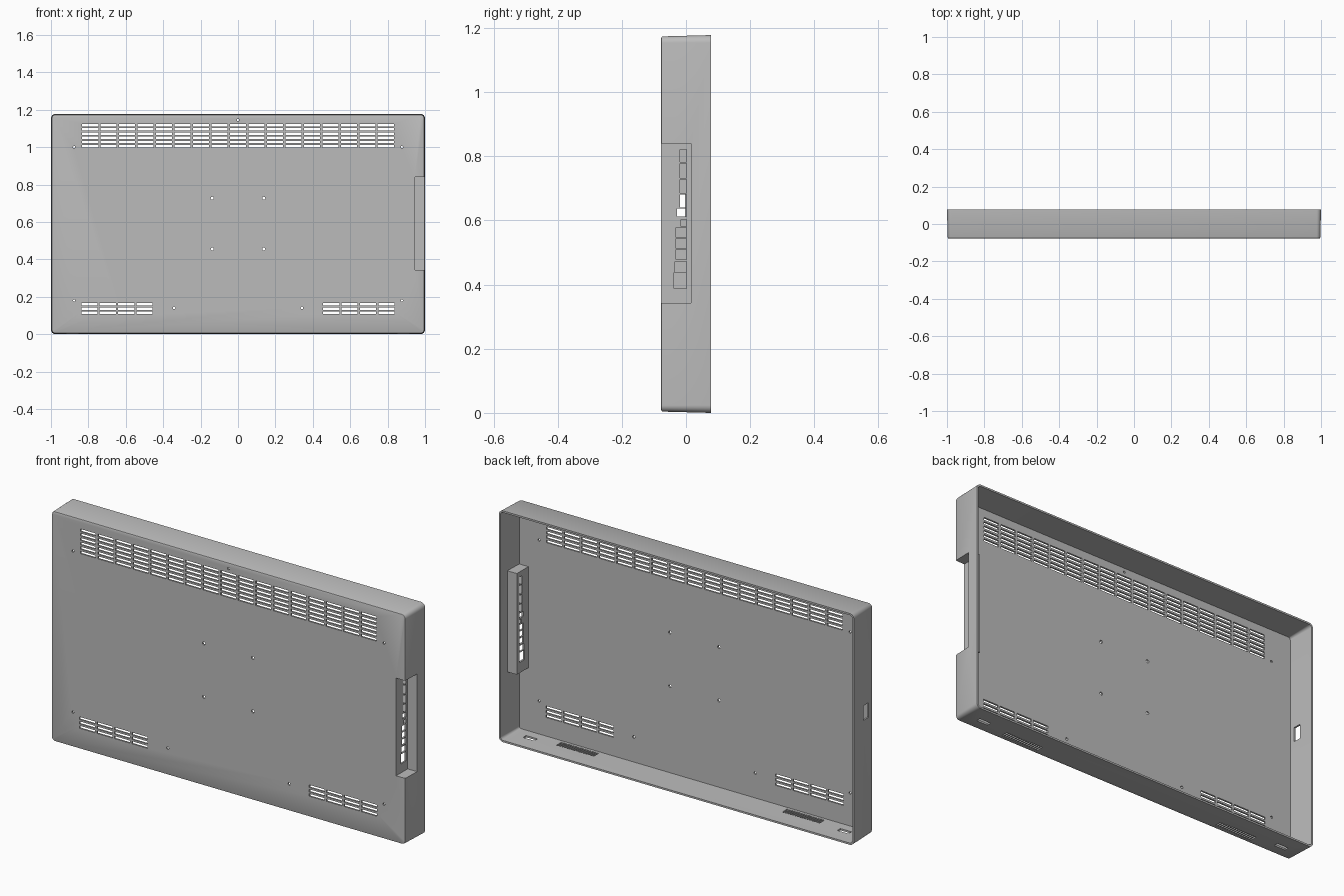
import bpy, bmesh, math
from mathutils import Matrix, Vector

if "Cube" in bpy.data.objects:
    bpy.data.objects.remove(bpy.data.objects["Cube"], do_unlink=True)

HALF_W, HEIGHT, HALF_D = 1.0, 1.178, 0.0775
WALL, DRAFT, RADIUS = 0.009, 0.004, 0.024

grey = bpy.data.materials.new("plain grey plastic")
grey.use_nodes = True
colour = (0.5, 0.5, 0.5, 1)
grey.diffuse_color = colour
grey.node_tree.nodes["Principled BSDF"].inputs["Base Color"].default_value = colour


def finish(bm, name):
    bmesh.ops.recalc_face_normals(bm, faces=bm.faces)
    mesh = bpy.data.meshes.new(name)
    bm.to_mesh(mesh)
    bm.free()
    mesh.materials.append(grey)
    obj = bpy.data.objects.new(name, mesh)
    bpy.context.collection.objects.link(obj)
    return obj


def box(bm, x0, x1, y0, y1, z0, z1):
    size = Vector((x1 - x0, y1 - y0, z1 - z0))
    mid = Vector((x0 + x1, y0 + y1, z0 + z1)) / 2
    bmesh.ops.create_cube(bm, size=1, matrix=Matrix.Translation(mid) @ Matrix.Diagonal(size).to_4x4())


def ring(bm, inset, y):
    """Rounded rectangle in the xz plane, shrunk by inset."""
    r = max(RADIUS - inset, 0.008)
    hx, hz = HALF_W - inset - r, HEIGHT / 2 - inset - r
    verts = []
    for quarter, (sx, sz) in enumerate([(1, 1), (-1, 1), (-1, -1), (1, -1)]):
        for step in range(7):
            a = (quarter + step / 6) * math.pi / 2
            verts.append(bm.verts.new((sx * hx + r * math.cos(a), y,
                                       HEIGHT / 2 + sz * hz + r * math.sin(a))))
    return verts


def combine(target, tool, operation):
    """Apply a boolean and remove the helper."""
    tool.hide_render = True
    mod = target.modifiers.new("cut", 'BOOLEAN')
    mod.operation, mod.object, mod.solver = operation, tool, 'EXACT'
    bpy.context.view_layer.objects.active = target
    bpy.ops.object.modifier_apply(modifier=mod.name)
    bpy.data.objects.remove(tool, do_unlink=True)


# Hollow shell: closed at the front, open at the back, slightly drafted
bm = bmesh.new()
stations = [(DRAFT + 0.005, -HALF_D), (DRAFT + 0.0015, -HALF_D + 0.0015), (DRAFT, -HALF_D + 0.005),
            (0, HALF_D), (WALL, HALF_D), (WALL + DRAFT, -HALF_D + WALL)]
rings = [ring(bm, inset, y) for inset, y in stations]
for a, b in zip(rings, rings[1:]):
    for i in range(len(a)):
        j = (i + 1) % len(a)
        bm.faces.new((a[i], a[j], b[j], b[i]))
bm.faces.new(rings[0])
bm.faces.new(rings[-1])
shell = finish(bm, "back_cover")

# Connector recess: housing added inside, then hollowed out to front and side
bm = bmesh.new()
box(bm, 0.936, 0.992, -0.072, 0.024, 0.334, 0.849)
combine(shell, finish(bm, "recess_housing"), 'UNION')
bm = bmesh.new()
box(bm, 0.945, 1.1, -0.2, 0.015, 0.343, 0.84)
combine(shell, finish(bm, "recess_cutter"), 'DIFFERENCE')

cut = bmesh.new()


def front_slots(x_start, x_end, columns, z_top, rows):
    pitch = (x_end - x_start + 0.012) / columns
    for c in range(columns):
        x = x_start + c * pitch
        for r in range(rows):
            z = z_top - r * 0.0225
            box(cut, x, x + pitch - 0.012, -0.1, -0.05, z - 0.013, z)


# Ventilation slots on the front panel
front_slots(-0.834, 0.834, 17, 1.124, 6)
for start in (-0.838, 0.455):
    front_slots(start, start + 0.382, 4, 0.166, 3)

# Screw and mounting holes
holes = [(0, 1.145, 0.006)]
for s in (-1, 1):
    holes += [(s * 0.138, 0.727, 0.008), (s * 0.138, 0.455, 0.008),
              (s * 0.876, 1.0, 0.006), (s * 0.876, 0.18, 0.006), (s * 0.342, 0.14, 0.007)]
for x, z, r in holes:
    bmesh.ops.create_cone(cut, cap_ends=True, segments=12, radius1=r, radius2=r, depth=0.05,
                          matrix=Matrix.Translation((x, -0.075, z)) @ Matrix.Rotation(math.pi / 2, 4, 'X'))

# Connector openings: bottom, top, front edge
ports = [(0.782, 0.822, -0.018), (0.732, 0.778, -0.018), (0.685, 0.728, -0.018),
         (0.641, 0.681, -0.018), (0.612, 0.637, -0.028), (0.581, 0.603, -0.015),
         (0.547, 0.578, -0.031), (0.513, 0.544, -0.031), (0.478, 0.509, -0.031),
         (0.440, 0.472, -0.034), (0.388, 0.437, -0.037)]
for z0, z1, y0 in ports:
    box(cut, 0.92, 0.96, y0, 0.002, z0, z1)

# Underside: fine grilles and rectangular openings, mirrored
for s in (-1, 1):
    box(cut, s * 0.885 - 0.032, s * 0.885 + 0.032, -0.023, 0.001, -0.02, 0.03)
    for i in range(16):
        x = s * 0.636 + (i - 7.5) * 0.0135
        box(cut, x - 0.004, x + 0.004, -0.055, -0.017, -0.02, 0.03)

# Opening in the opposite side wall
box(cut, -1.05, -0.95, -0.044, -0.003, 0.608, 0.682)
combine(shell, finish(cut, "openings_cutter"), 'DIFFERENCE')

# Smooth rounded corners, crisp edges
for obj in bpy.context.selected_objects:
    obj.select_set(False)
shell.select_set(True)
bpy.context.view_layer.objects.active = shell
bpy.ops.object.shade_smooth_by_angle(angle=math.radians(30))
